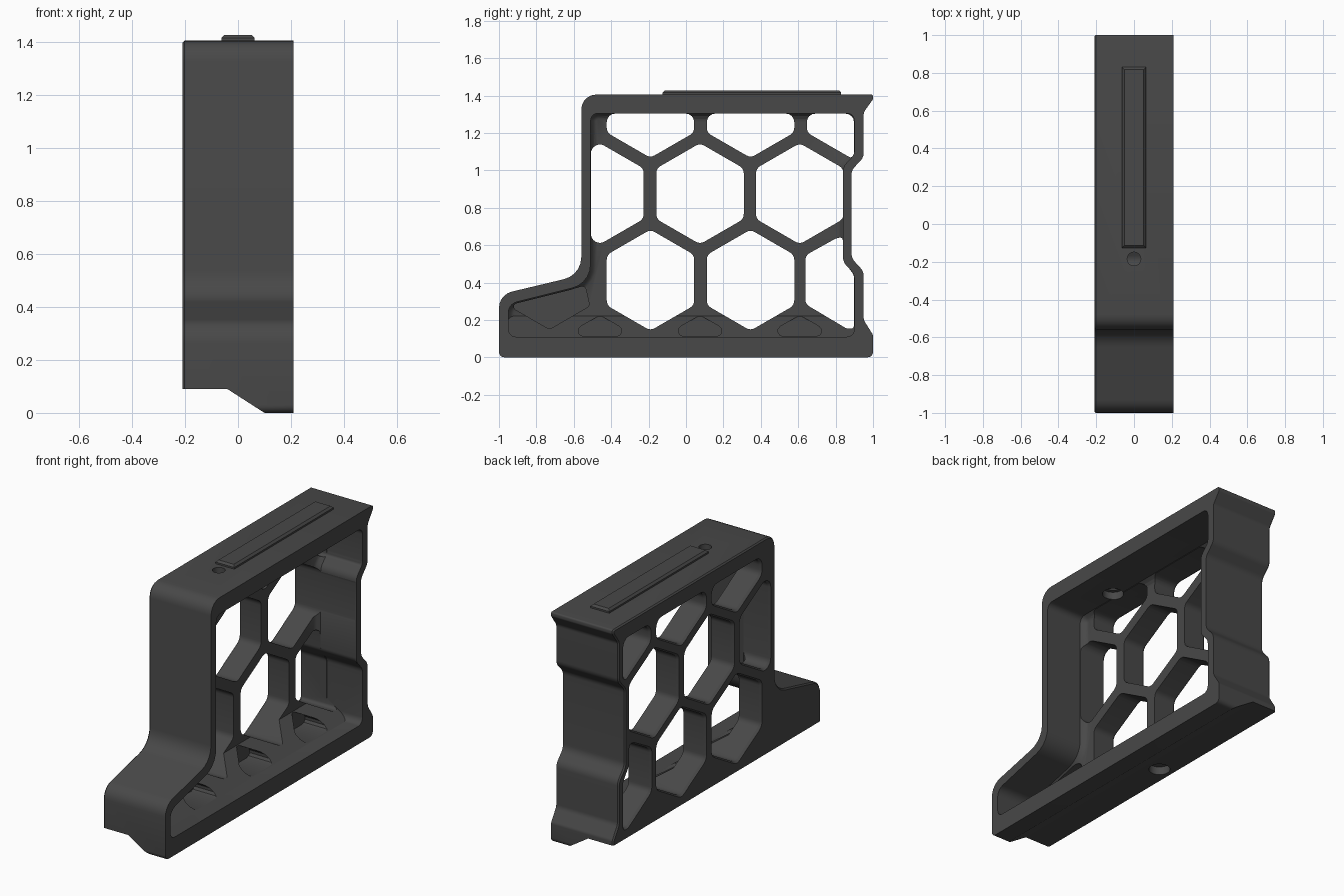
import bpy, bmesh, math
from mathutils import Vector

if "Cube" in bpy.data.objects:
    bpy.data.objects.remove(bpy.data.objects["Cube"])

gray = bpy.data.materials.new("dark_gray")
gray.diffuse_color = (0.065, 0.065, 0.065, 1)
gray.use_nodes = True
gray.node_tree.nodes["Principled BSDF"].inputs["Base Color"].default_value = gray.diffuse_color


def rounded(pts, r=None, n=5):
    """Replace each corner (y, z, radius) with an arc."""
    out, count = [], len(pts)
    for i, p in enumerate(pts):
        rad = r if r is not None else p[2]
        c = Vector(p[:2])
        a = Vector(pts[i - 1][:2]) - c
        b = Vector(pts[(i + 1) % count][:2]) - c
        half = a.angle(b) / 2
        t = min(rad / math.tan(half), 0.47 * a.length, 0.47 * b.length)
        rad = t * math.tan(half)
        a.normalize()
        b.normalize()
        centre = c + (a + b).normalized() * (rad / math.sin(half))
        start, end = c + a * t - centre, c + b * t - centre
        sweep = start.angle_signed(end)
        for k in range(n + 1):
            ang = -sweep * k / n
            co, si = math.cos(ang), math.sin(ang)
            out.append(centre + Vector((start.x * co - start.y * si,
                                        start.x * si + start.y * co)))
    return out


def inset(pts, d):
    """Move a counter-clockwise outline inwards by d."""
    out = []
    for i, p in enumerate(pts):
        e1 = (p - pts[i - 1]).normalized()
        e2 = (pts[(i + 1) % len(pts)] - p).normalized()
        n1, n2 = Vector((-e1.y, e1.x)), Vector((-e2.y, e2.x))
        out.append(p + (n1 + n2) * (d / (1 + n1.dot(n2))))
    return out


def loft(name, rings):
    """Closed solid through rings of 3D points."""
    bm = bmesh.new()
    loops = [[bm.verts.new(p) for p in ring] for ring in rings]
    n = len(loops[0])
    for a, b in zip(loops, loops[1:]):
        for i in range(n):
            j = (i + 1) % n
            bm.faces.new((a[i], a[j], b[j], b[i]))
    bm.faces.new(loops[0])
    bm.faces.new(loops[-1])
    bmesh.ops.recalc_face_normals(bm, faces=bm.faces)
    mesh = bpy.data.meshes.new(name)
    bm.to_mesh(mesh)
    bm.free()
    mesh.materials.append(gray)
    obj = bpy.data.objects.new(name, mesh)
    bpy.context.collection.objects.link(obj)
    return obj


def side_prism(name, sections):
    """Sections are (x, outline in y and z)."""
    return loft(name, [[(x, p[0], p[1]) for p in o] for x, o in sections])


def long_prism(name, outline, y0, y1):
    return loft(name, [[(x, y, z) for x, z in outline] for y in (y0, y1)])


def cylinder(name, x, y, r, z0, z1):
    ring = [(x + r * math.cos(k * math.pi / 16), y + r * math.sin(k * math.pi / 16))
            for k in range(32)]
    return loft(name, [[(a, b, z) for a, b in ring] for z in (z0, z1)])


def combine(target, other, operation="DIFFERENCE"):
    mod = target.modifiers.new("combine", "BOOLEAN")
    mod.operation, mod.solver, mod.object = operation, "EXACT", other
    bpy.context.view_layer.objects.active = target
    bpy.ops.object.modifier_apply(modifier=mod.name)
    bpy.data.objects.remove(other)


def clip(pts, axis, limit, sign):
    """Keep the part of an outline where sign * coordinate <= sign * limit."""
    out = []
    for i, b in enumerate(pts):
        a = pts[i - 1]
        da, db = sign * (a[axis] - limit), sign * (b[axis] - limit)
        if da * db < 0:
            out.append(a.lerp(b, da / (da - db)))
        if db <= 0:
            out.append(b)
    return out


def hexagon(y, z, r=0.27):
    return [Vector((y + r * math.cos(math.radians(30 + 60 * k)),
                    z + r * math.sin(math.radians(30 + 60 * k)))) for k in range(6)]


# Outer block
outer = rounded([(-1, 0, .03), (1, 0, .03), (1, .12, .03), (.95, .2, .05),
                 (.95, .46, .07), (.885, .53, .07), (.885, 1.0, .06), (.95, 1.07, .06),
                 (.95, 1.31, .04), (1, 1.38, .02), (1, 1.405, .01), (-.56, 1.405, .08),
                 (-.56, .44, .12), (-1, .335, .09)])
body = side_prism("frame_body", [(-.21, inset(outer, .008)), (-.202, outer), (.21, outer)])

# Open cavity on the right side, filleted against the web
inner = rounded([(-.95, .11, .04), (.9, .11, .04), (.9, .445, .06), (.84, .51, .06),
                 (.84, 1.02, .06), (.9, 1.085, .05), (.9, 1.305, .04), (-.51, 1.305, .04),
                 (-.51, .395, .13), (-.95, .285, .06)])
combine(body, side_prism("cavity", [(-.06, inset(inner, .03)), (-.051, inset(inner, .015)),
                                    (-.03, inner), (.3, inner)]))

# Sloped floor inside, and the stepped underside
combine(body, long_prism("floor_ramp", [(.13, .1), (-.06, .222), (-.1, .222), (-.1, .1)],
                         -.97, .92), "UNION")
combine(body, long_prism("underside", [(.178, -.05), (-.04, .09), (-.3, .09), (-.3, -.05)],
                         -1.2, 1.2))

# Honeycomb openings
cells = []
for z, columns in ((.413, (-.19, .345)), (.875, (-.46, .075, .608)), (1.337, (-.19, .345, .88))):
    for y in columns:
        h = clip(hexagon(y, z), 0, -.508, -1)
        cells.append(clip(clip(h, 0, .898, 1), 1, 1.303, 1))
cells.append([Vector(p) for p in ((.638, .285), (.86, .153), (.898, .153), (.898, .44),
                                  (.84, .52), (.838, .645), (.8, .635), (.638, .545))])
for cell in cells:
    o = rounded(cell, .045, 4)
    combine(body, side_prism("cell", [(-.23, inset(o, -.022)), (-.196, o), (.2, o)]))

# Blind pockets in the ramp and the toe
for y in (-.46, .075, .608):
    o = rounded(clip(hexagon(y, -.045), 1, .113, -1), .03, 4)
    combine(body, side_prism("pocket", [(-.055, o), (.2, o)]))
toe = rounded([(-.92, .26), (-.73, .15), (-.515, .275), (-.54, .385), (-.62, .36), (-.92, .285)],
              .02, 3)
combine(body, side_prism("toe_pocket", [(-.09, toe), (.2, toe)]))

# Screw holes
combine(body, cylinder("top_hole", 0, -.185, .036, 1.2, 1.5))
combine(body, cylinder("top_counterbore", 0, -.185, .06, 1.25, 1.35))
combine(body, cylinder("bottom_hole", -.125, .075, .06, 0, .14))

# Raised key on the top
key = []
for z, d in ((1.395, 0), (1.415, 0), (1.427, .012)):
    key.append([(sx * (.063 - d), .352 + sy * (.478 - d), z)
                for sx, sy in ((-1, -1), (1, -1), (1, 1), (-1, 1))])
rail = loft("top_key", key)

bpy.ops.object.select_all(action="DESELECT")
body.select_set(True)
bpy.context.view_layer.objects.active = body
bpy.ops.object.shade_smooth_by_angle(angle=math.radians(32))
